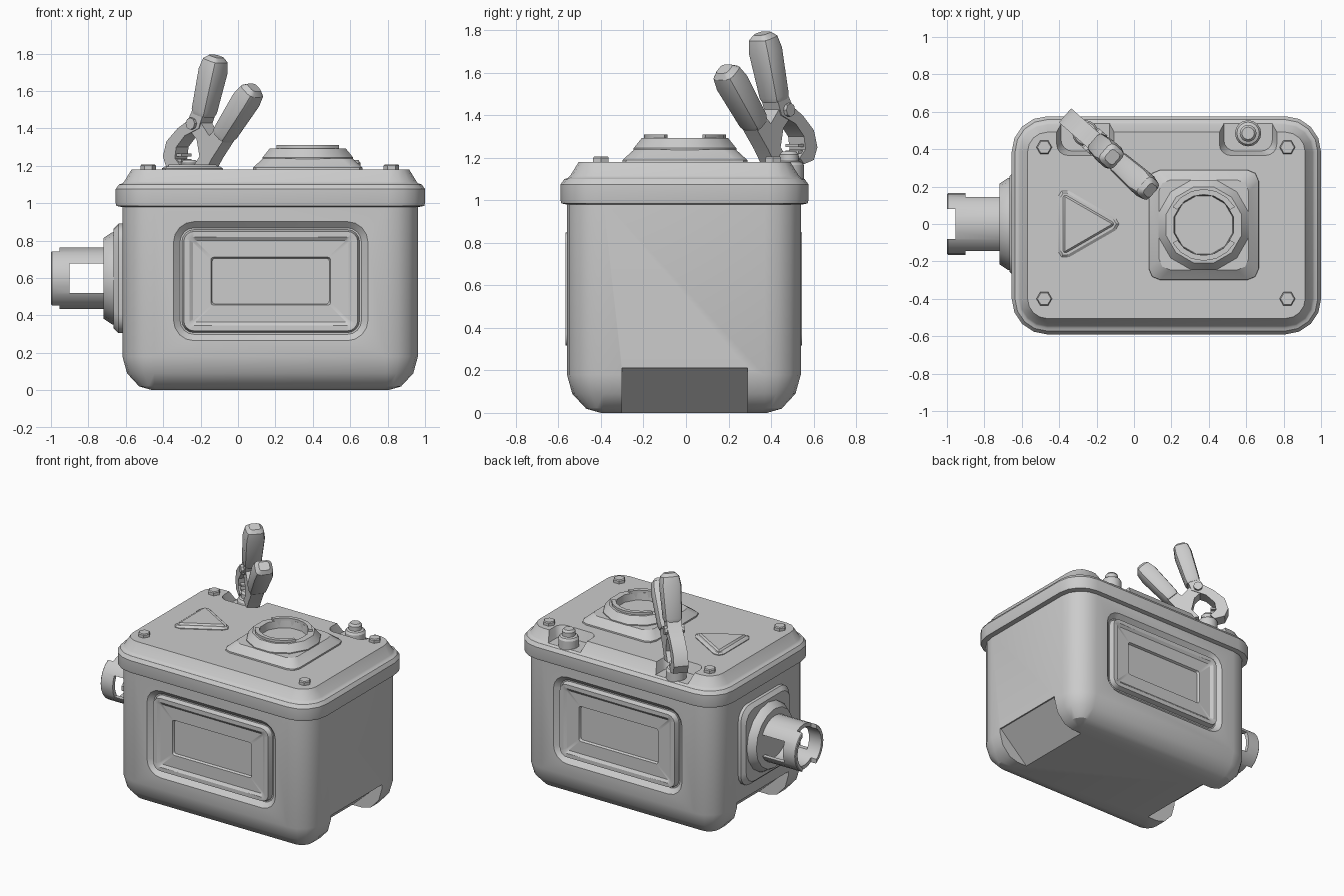
import bpy, bmesh
from math import sin, cos, pi, radians
from mathutils import Vector

if "Cube" in bpy.data.objects:
    bpy.data.objects.remove(bpy.data.objects["Cube"], do_unlink=True)

grey = bpy.data.materials.new("plain_grey")
grey.use_nodes = True
COLOUR = (0.6, 0.6, 0.6, 1)
grey.diffuse_color = COLOUR
grey.node_tree.nodes["Principled BSDF"].inputs["Base Color"].default_value = COLOUR
parts = []


def rounded(cu, cv, hu, hv, r, n=4):
    """Rounded rectangle outline as 2D points."""
    pts = []
    for k, (su, sv) in enumerate([(1, 1), (-1, 1), (-1, -1), (1, -1)]):
        for i in range(n + 1):
            a = (k + i / n) * pi / 2
            pts.append((cu + su * (hu - r) + r * cos(a), cv + sv * (hv - r) + r * sin(a)))
    return pts


def circle(cu, cv, r, n, start=0):
    return [(cu + r * cos(start + i * 2 * pi / n), cv + r * sin(start + i * 2 * pi / n)) for i in range(n)]


def loft(name, rings):
    """Solid skinned through closed rings of 3D points, capped at both ends."""
    bm = bmesh.new()
    loops = [[bm.verts.new(p) for p in ring] for ring in rings]
    n = len(loops[0])
    for a, b in zip(loops, loops[1:]):
        for i in range(n):
            bm.faces.new((a[i], a[(i + 1) % n], b[(i + 1) % n], b[i]))
    bm.faces.new(loops[0])
    bm.faces.new(loops[-1])
    bmesh.ops.recalc_face_normals(bm, faces=bm.faces)
    mesh = bpy.data.meshes.new(name)
    bm.to_mesh(mesh)
    bm.free()
    mesh.materials.append(grey)
    ob = bpy.data.objects.new(name, mesh)
    bpy.context.collection.objects.link(ob)
    parts.append(ob)
    return ob


def up(pts, z):
    return [(u, v, z) for u, v in pts]


def along_x(pts, x):
    return [(x, u, v) for u, v in pts]


def box(name, x, y, z):
    corners = [(x[0], y[0]), (x[1], y[0]), (x[1], y[1]), (x[0], y[1])]
    return loft(name, [up(corners, z[0]), up(corners, z[1])])


def cut(target, cutter):
    cutter.hide_render = True
    mod = target.modifiers.new("cut", 'BOOLEAN')
    mod.operation, mod.solver, mod.object = 'DIFFERENCE', 'EXACT', cutter
    bpy.context.view_layer.objects.active = target
    bpy.ops.object.modifier_apply(modifier=mod.name)
    parts.remove(cutter)
    bpy.data.objects.remove(cutter, do_unlink=True)


# Case: rounded tub
CX, CY = 0.172, -0.01
HX, HY = 0.79, 0.55
case = loft("case", [up(rounded(CX, CY, HX - i, HY - i, max(0.17 - i, 0.03)), z) for i, z in
                     [(0.16, 0), (0.09, 0.02), (0.025, 0.09), (0, 0.18), (0, 1.0)]])

# Sloped grip recesses under both ends
for s in (-1, 1):
    def wedge(y):
        return [(CX + s * a, y, z) for a, z in [(HX + 0.1, 0.21), (HX - 0.01, 0.21), (HX - 0.25, -0.01), (HX + 0.1, -0.01)]]
    cut(case, loft("grip_cutter", [wedge(-0.3), wedge(0.29)]))

# Framed panels on the front and back walls
PANEL = [(0, -0.06), (0, 0), (0.035, -0.03), (0.045, -0.03), (0.055, 0.006),
         (0.085, 0.006), (0.105, -0.008), (0.2, -0.008), (0.207, -0.025)]
for label, s in (("front", -1), ("back", 1)):
    wall = CY + s * HY

    def ring(inset, depth):
        outline = rounded(0.175, 0.583, 0.52 - inset, 0.318 - inset * 0.95, max(0.11 - inset, 0.015))
        return [(u, wall + s * depth, v) for u, v in outline]
    cut(case, loft("panel_cutter", [ring(0, -0.06), ring(0, 0.1)]))
    loft(label + "_panel", [ring(*p) for p in PANEL])

# Lid with rim and sloped shoulder
lid = loft("lid", [up(rounded(0.173, -0.007, 0.827 - i, 0.583 - i, 0.19 - i), z) for i, z in
                   [(0.03, 0.98), (0.004, 0.985), (0, 1.0), (0, 1.075), (0.018, 1.1),
                    (0.035, 1.105), (0.045, 1.115), (0.085, 1.18)]])

# Terminal pockets and posts
POSTS = {"right": -0.26, "left": 0.61}
for label, x in POSTS.items():
    cut(lid, loft("pocket_cutter", [up(rounded(x, 0.55, 0.13 + g, 0.16 + g, 0.06), z)
                                    for g, z in [(0, 1.108), (0.03, 1.2)]]))
    loft(label + "_terminal", [up(circle(x, 0.485, r, 16), z) for r, z in
                               [(0.07, 1.08), (0.07, 1.165), (0.06, 1.18), (0.045, 1.185),
                                (0.045, 1.215), (0.033, 1.23)]])

# Hex bolts on the lid corners
for x in (-0.48, 0.82):
    for y in (-0.4, 0.41):
        loft("lid_bolt", [up(circle(x, y, r, 6), z) for r, z in [(0.042, 1.16), (0.042, 1.2), (0.036, 1.207)]])

# Raised triangle
def triangle(r, soft, z):
    pts = []
    for k in range(3):
        a = k * 2 * pi / 3
        for i in (-1, 0, 1):
            b = a + i * pi / 3
            pts.append((-0.285 + r * cos(a) + soft * cos(b), r * sin(a) + soft * sin(b), z))
    return pts


loft("triangle_plate", [triangle(0.165, s, z) for s, z in
                        [(0.04, 1.17), (0.04, 1.185), (0.025, 1.195), (0.012, 1.195), (0.002, 1.207)]])

# Filler: square base, faceted collar, two locking tabs
FX, FY = 0.373, -0.005
loft("filler_base", [up(rounded(FX, FY, h, h, 0.06, 2), z) for h, z in
                     [(0.295, 1.17), (0.293, 1.19), (0.24, 1.238)]])
loft("filler_collar", [up(circle(FX, FY, r, 12, pi / 12), z) for r, z in
                       [(0.25, 1.2), (0.25, 1.245), (0.21, 1.293), (0.165, 1.293), (0.16, 1.24)]])
for base in (30, 210):
    sections = []
    for i in range(7):
        a = radians(base + i * 20)
        sections.append([(FX + r * cos(a), FY + r * sin(a), z) for r, z in
                         [(0.163, 1.25), (0.192, 1.25), (0.192, 1.31), (0.163, 1.31)]])
    loft("filler_tab", sections)

# Side connector: square flange, collar, slotted tube
PZ = 0.598
loft("connector_flange", [along_x(rounded(0, PZ, h, h + 0.012, 0.1), x) for h, x in
                          [(0.28, -0.59), (0.28, -0.64), (0.255, -0.665)]])
loft("connector_collar", [along_x(circle(0, PZ, r, 16), x) for r, x in
                          [(0.25, -0.65), (0.245, -0.675), (0.215, -0.72), (0.15, -0.72)]])
tube = loft("connector_tube", [along_x(circle(0, PZ, r, 24), x) for r, x in
                               [(0.165, -0.65), (0.165, -0.995), (0.16, -1.0), (0.138, -1.0), (0.138, -0.715)]])
cut(tube, box("slot_cutter", (-0.9, -0.718), (-0.3, 0.3), (PZ - 0.078, PZ + 0.078)))
cut(tube, box("notch_cutter", (-1.1, -0.955), (-0.08, 0.08), (PZ - 0.3, PZ + 0.3)))

# Spring clip on the right terminal, built in a tilted vertical plane
ORIGIN = Vector((POSTS["right"], 0.485, 0))
ALONG = Vector((0.75, -0.66, 0))
ACROSS = Vector((0.66, 0.75, 0))


def clip_point(s, z, t):
    return ORIGIN + ALONG * s + ACROSS * t + Vector((0, 0, z))


def plate(name, pts, half):
    loft(name, [[clip_point(s, z, t) for s, z in pts] for t in (-half, half)])


plate("clip_back_jaw", [(0.09, 1.54), (0.16, 1.52), (0.11, 1.4), (0.01, 1.36), (-0.05, 1.3), (-0.06, 1.24),
                        (-0.02, 1.2), (-0.05, 1.17), (-0.12, 1.19), (-0.145, 1.25), (-0.12, 1.33), (-0.04, 1.4), (0.03, 1.44)], 0.05)
plate("clip_front_jaw", [(0.27, 1.44), (0.32, 1.38), (0.2, 1.24), (0.15, 1.17), (0.06, 1.19),
                         (0.11, 1.25), (0.09, 1.34), (0.03, 1.4), (0.05, 1.45), (0.12, 1.43), (0.18, 1.36)], 0.044)
for i in range(3):
    z = 1.19 + i * 0.03
    plate("clip_tooth", [(-0.08, z), (-0.02, z), (-0.02, z + 0.015), (-0.08, z + 0.015)], 0.04)
plate("clip_pivot", circle(0.065, 1.425, 0.032, 8), 0.068)

# Clip handle sleeves
for name, start, end in (("clip_back_handle", (0.1, 1.47), (0.192, 1.785)),
                         ("clip_front_handle", (0.24, 1.355), (0.462, 1.618))):
    p, q = Vector(start), Vector(end)
    axis = q - p
    side = Vector((axis.y, -axis.x)).normalized()
    rings = []
    for f, k in [(0, 0.8), (0.07, 0.92), (0.75, 1.05), (0.93, 0.9), (1, 0.55)]:
        c = p + axis * f
        rings.append([clip_point(c.x + side.x * u, c.y + side.y * u, v)
                      for u, v in rounded(0, 0, 0.058 * k, 0.066 * k, 0.03 * k, 2)])
    loft(name, rings)

# Smooth shading with sharp creases
bpy.ops.object.select_all(action='DESELECT')
for ob in parts:
    ob.select_set(True)
bpy.context.view_layer.objects.active = case
bpy.ops.object.shade_smooth_by_angle(angle=radians(32))
